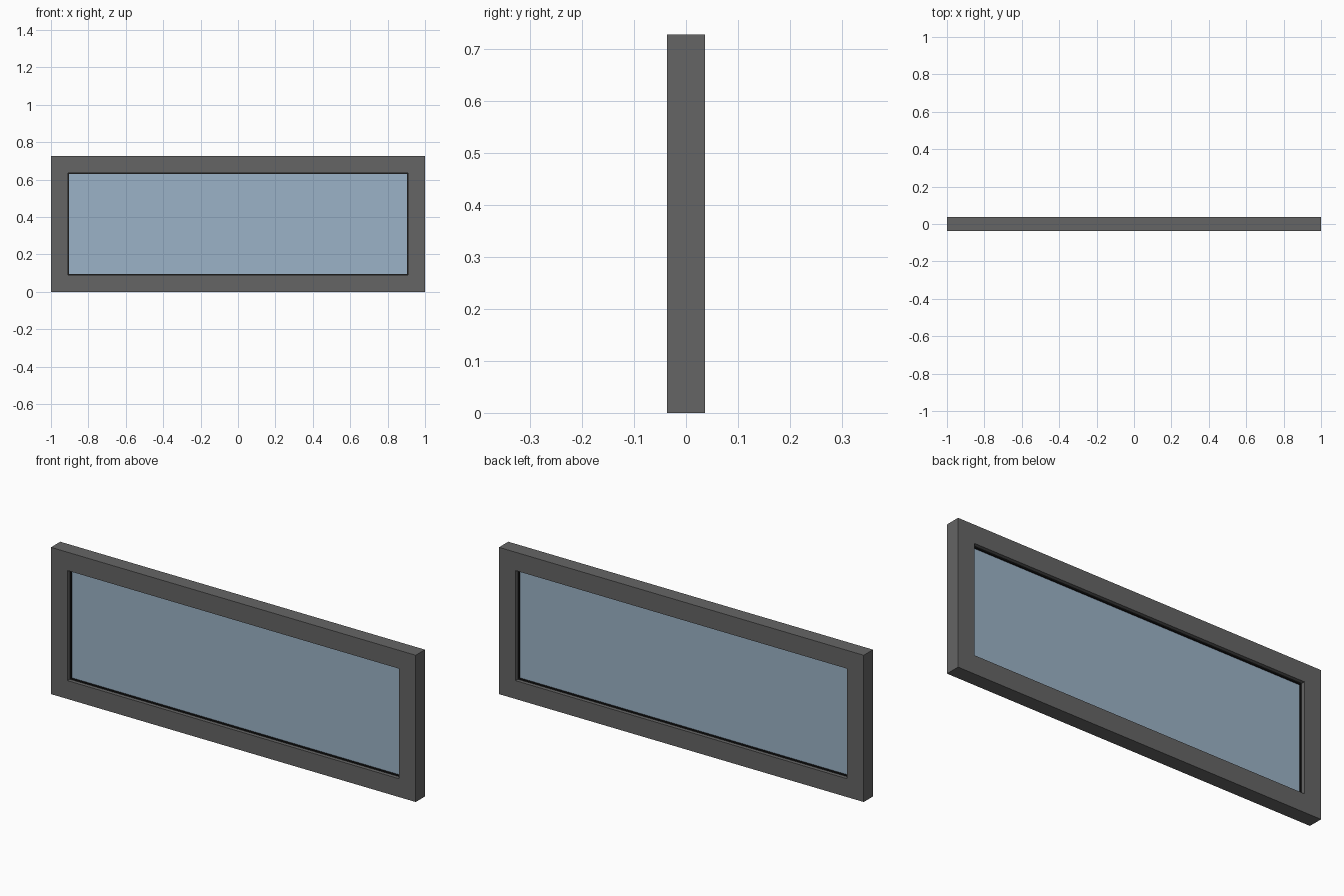
import bpy

if "Cube" in bpy.data.objects:
    bpy.data.objects.remove(bpy.data.objects["Cube"])

W, H, D = 2.0, 0.7273, 0.0727      # overall width, height, depth
F = 0.0909                         # frame member width
G = 0.0055                         # visible gasket width


def material(name, rgb):
    m = bpy.data.materials.new(name)
    m.diffuse_color = (*rgb, 1.0)
    m.use_nodes = True
    m.node_tree.nodes["Principled BSDF"].inputs["Base Color"].default_value = m.diffuse_color
    return m


def box(name, size, centre, mat):
    bpy.ops.mesh.primitive_cube_add(size=1, location=centre)
    ob = bpy.context.object
    ob.name = name
    ob.scale = size
    bpy.ops.object.transform_apply(location=False, rotation=False, scale=True)
    ob.data.materials.append(mat)
    return ob


def border(prefix, w, h, depth, bar, mat):
    """Four butt-jointed bars around a w x h rectangle centred on the window."""
    for side, s in (("left", -1), ("right", 1)):
        box(f"{prefix}_{side}", (bar, depth, h),
            (s * (w - bar) / 2, 0, H / 2), mat)
    for side, s in (("bottom", -1), ("top", 1)):
        box(f"{prefix}_{side}", (w - 2 * bar, depth, bar),
            (0, 0, H / 2 + s * (h - bar) / 2), mat)


frame_mat = material("dark_grey_frame", (0.13, 0.13, 0.13))
gasket_mat = material("black_rubber", (0.01, 0.01, 0.01))
glass_mat = material("blue_glass", (0.33, 0.45, 0.57))

# Outer frame
border("frame", W, H, D, F, frame_mat)

# Rubber gasket lining the opening
inner_w, inner_h = W - 2 * F, H - 2 * F
border("gasket", inner_w, inner_h, 0.036, G, gasket_mat)

# Glass pane
box("glass_pane", (inner_w - 2 * G, 0.02, inner_h - 2 * G), (0, 0, H / 2), glass_mat)
